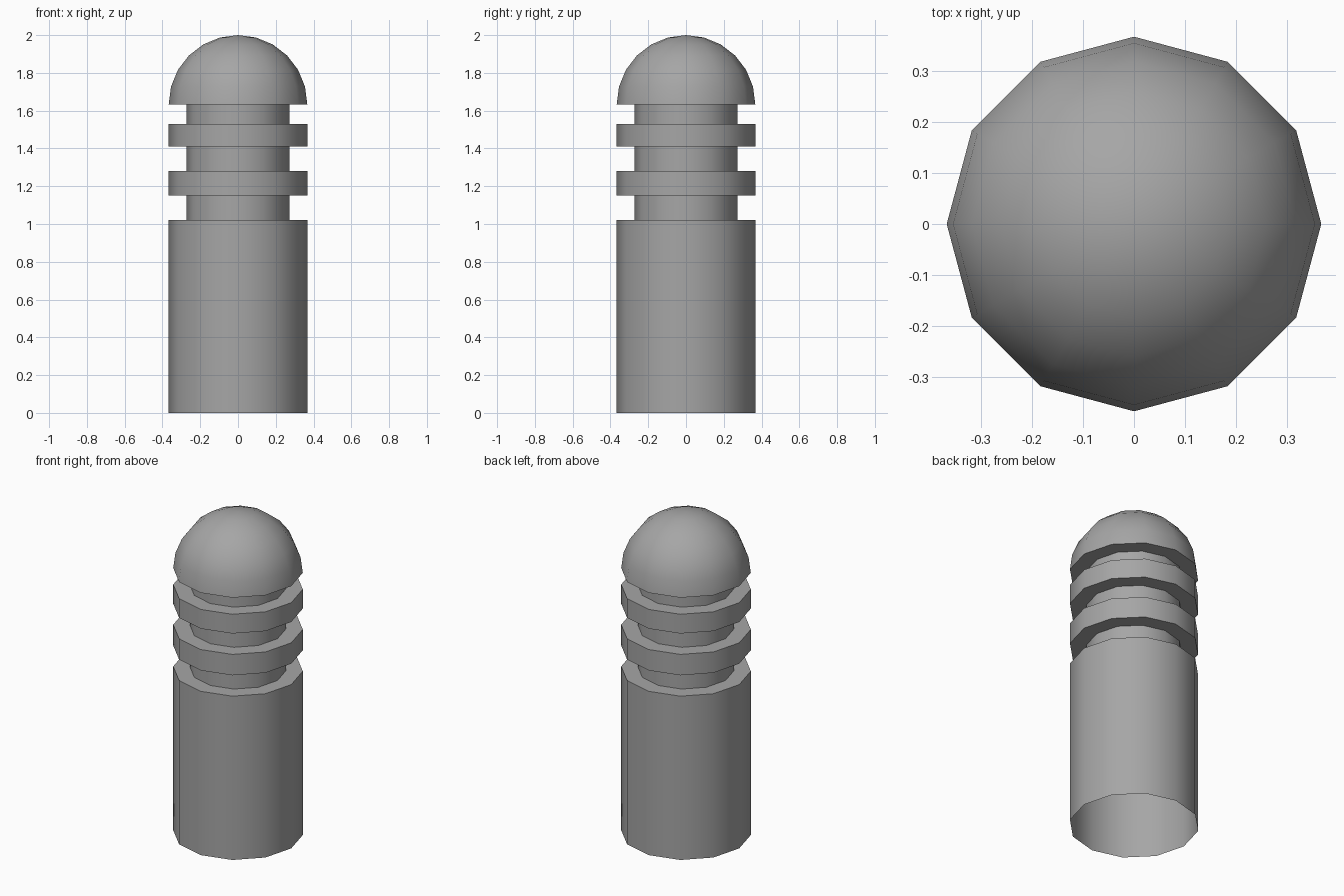
import bpy, bmesh
from math import sin, cos, pi, radians

cube = bpy.data.objects.get("Cube")
if cube:
    bpy.data.objects.remove(cube, do_unlink=True)

SIDES = 12
OUTER, INNER = 0.367, 0.272
DOME_BASE = 1.633

grey = bpy.data.materials.new("grey_metal")
grey.use_nodes = True
colour = (0.38, 0.38, 0.38, 1)
grey.diffuse_color = colour
grey.node_tree.nodes["Principled BSDF"].inputs["Base Color"].default_value = colour


def lathe(name, profile):
    """Turn a bottom-to-top (radius, height) profile around the z axis."""
    bm = bmesh.new()
    loops = []
    for r, z in profile:
        if r < 1e-5:
            loops.append([bm.verts.new((0, 0, z))] * SIDES)
        else:
            loops.append([bm.verts.new((r * cos(2 * pi * k / SIDES), r * sin(2 * pi * k / SIDES), z))
                          for k in range(SIDES)])
    for low, high in zip(loops, loops[1:]):
        for k in range(SIDES):
            n = (k + 1) % SIDES
            corners = dict.fromkeys((low[k], low[n], high[n], high[k]))
            bm.faces.new(list(corners))
    mesh = bpy.data.meshes.new(name)
    bm.to_mesh(mesh)
    bm.free()
    mesh.materials.append(grey)
    obj = bpy.data.objects.new(name, mesh)
    bpy.context.collection.objects.link(obj)
    bpy.ops.object.select_all(action="DESELECT")
    obj.select_set(True)
    bpy.context.view_layer.objects.active = obj
    bpy.ops.object.shade_smooth_by_angle(angle=radians(40))
    return obj


# Post body, open underneath, with a flat shoulder
lathe("post_body", [(OUTER, 0), (OUTER, 1.02), (INNER, 1.02)])

# Narrow necks between the wide parts
for name, z0, z1 in (("lower_neck", 1.02, 1.15), ("middle_neck", 1.28, 1.41),
                     ("upper_neck", 1.53, DOME_BASE)):
    lathe(name, [(INNER, z0), (INNER, z1)])

# Wide rings
for name, z0, z1 in (("lower_ring", 1.15, 1.28), ("upper_ring", 1.41, 1.53)):
    lathe(name, [(INNER, z0), (OUTER, z0), (OUTER, z1), (INNER, z1)])

# Domed cap with a flat underside rim
arc = [(OUTER * cos(radians(a)), DOME_BASE + OUTER * sin(radians(a))) for a in range(0, 91, 15)]
lathe("dome_cap", [(INNER, DOME_BASE)] + arc)
